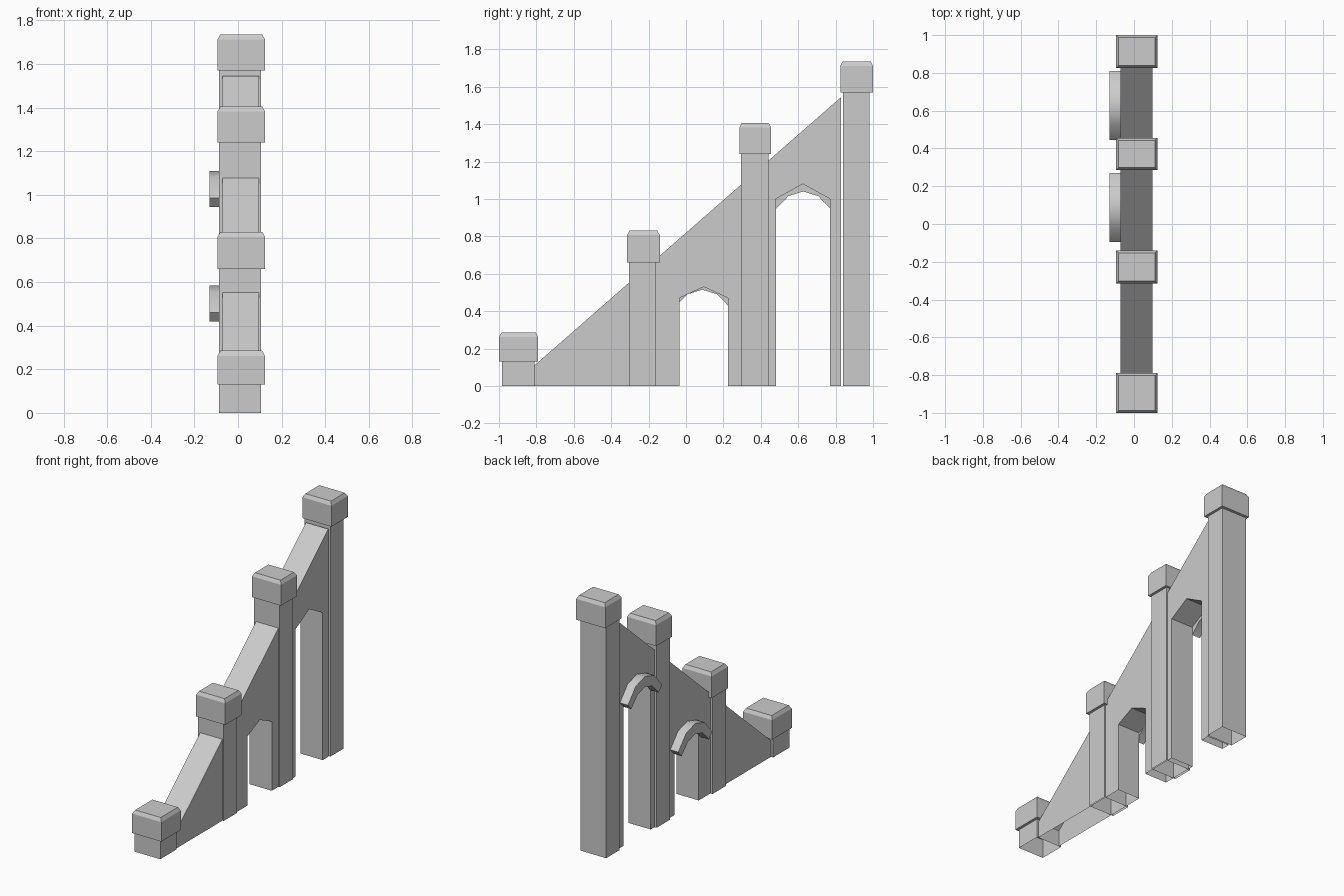
import bpy
import bmesh

cube = bpy.data.objects.get("Cube")
if cube:
    bpy.data.objects.remove(cube, do_unlink=True)

stone = bpy.data.materials.new("grey_stone")
stone.use_nodes = True
colour = (0.6, 0.6, 0.6, 1)
stone.diffuse_color = colour
stone.node_tree.nodes["Principled BSDF"].inputs["Base Color"].default_value = colour


def finish(bm, name):
    """Turn a bmesh into a named stone object."""
    bmesh.ops.recalc_face_normals(bm, faces=bm.faces)
    mesh = bpy.data.meshes.new(name)
    bm.to_mesh(mesh)
    bm.free()
    mesh.materials.append(stone)
    obj = bpy.data.objects.new(name, mesh)
    bpy.context.collection.objects.link(obj)
    return obj


def remove_base(bm):
    """Leave the underside on the ground open."""
    base = [f for f in bm.faces if all(v.co.z < 0.001 for v in f.verts)]
    bmesh.ops.delete(bm, geom=base, context='FACES_ONLY')


def extrude_profile(name, profile, x0, x1, open_base=False):
    """Extrude a (y, z) outline along x."""
    bm = bmesh.new()
    face = bm.faces.new([bm.verts.new((x0, y, z)) for y, z in profile])
    new = bmesh.ops.extrude_face_region(bm, geom=[face], use_keep_orig=True)["geom"]
    for v in new:
        if isinstance(v, bmesh.types.BMVert):
            v.co.x = x1
    bmesh.ops.recalc_face_normals(bm, faces=bm.faces)
    if open_base:
        remove_base(bm)
    return finish(bm, name)


def box(name, xs, ys, zs, chamfer=0, open_base=False):
    """Box between limits, with optionally chamfered top edges."""
    bm = bmesh.new()
    bmesh.ops.create_cube(bm, size=1)
    for v in bm.verts:
        v.co = [lim[0] if c < 0 else lim[1] for c, lim in zip(v.co, (xs, ys, zs))]
    if chamfer:
        top = [e for e in bm.edges if all(v.co.z > zs[1] - 0.001 for v in e.verts)]
        bmesh.ops.bevel(bm, geom=top, offset=chamfer, segments=1, affect='EDGES')
        # Make the chamfer steeper than it is wide
        for v in bm.verts:
            if zs[0] + 0.001 < v.co.z < zs[1] - 0.001:
                v.co.z = zs[1] - chamfer * 1.8
    if open_base:
        remove_base(bm)
    return finish(bm, name)


# Sloping wall with two pointed openings
wall = [(-0.81, 0), (-0.035, 0), (-0.035, 0.47), (0.095, 0.53), (0.225, 0.47),
        (0.225, 0), (0.48, 0), (0.48, 1.0), (0.625, 1.08), (0.77, 1.0),
        (0.77, 0), (0.83, 0), (0.83, 1.545), (-0.81, 0.11)]
extrude_profile("sloping_wall", wall, -0.071, 0.097, open_base=True)

# Pillars with chamfered caps: pillar y limits, cap y limits, cap z limits
posts = {
    "first": ((-0.985, -0.81), (-1.0, -0.79), (0.13, 0.285)),
    "second": ((-0.305, -0.16), (-0.315, -0.14), (0.66, 0.83)),
    "third": ((0.295, 0.44), (0.285, 0.455), (1.24, 1.405)),
    "last": ((0.84, 0.98), (0.825, 1.0), (1.57, 1.735)),
}
for name, (pillar_y, cap_y, cap_z) in posts.items():
    box(name + "_pillar", (-0.087, 0.106), pillar_y, (0, cap_z[0] + 0.02), open_base=True)
    box(name + "_cap", (-0.094, 0.124), cap_y, cap_z, chamfer=0.013)

# Curved hood mouldings over the openings on the right side
inner = [(0.147, 0.0), (0.08, 0.07), (0, 0.095)]
outer = [(0.183, 0.04), (0.1, 0.135), (0, 0.165)]


def full_arc(half):
    return [(-y, z) for y, z in half] + half[-2::-1]


for name, y0, z0 in (("lower_arch", 0.087, 0.42), ("upper_arch", 0.627, 0.945)):
    outline = full_arc(outer) + full_arc(inner)[::-1]
    arch = extrude_profile(name, [(y0 + y, z0 + z) for y, z in outline], -0.131, -0.07)
    bpy.ops.object.select_all(action='DESELECT')
    arch.select_set(True)
    bpy.context.view_layer.objects.active = arch
    bpy.ops.object.shade_smooth_by_angle(angle=0.7)
